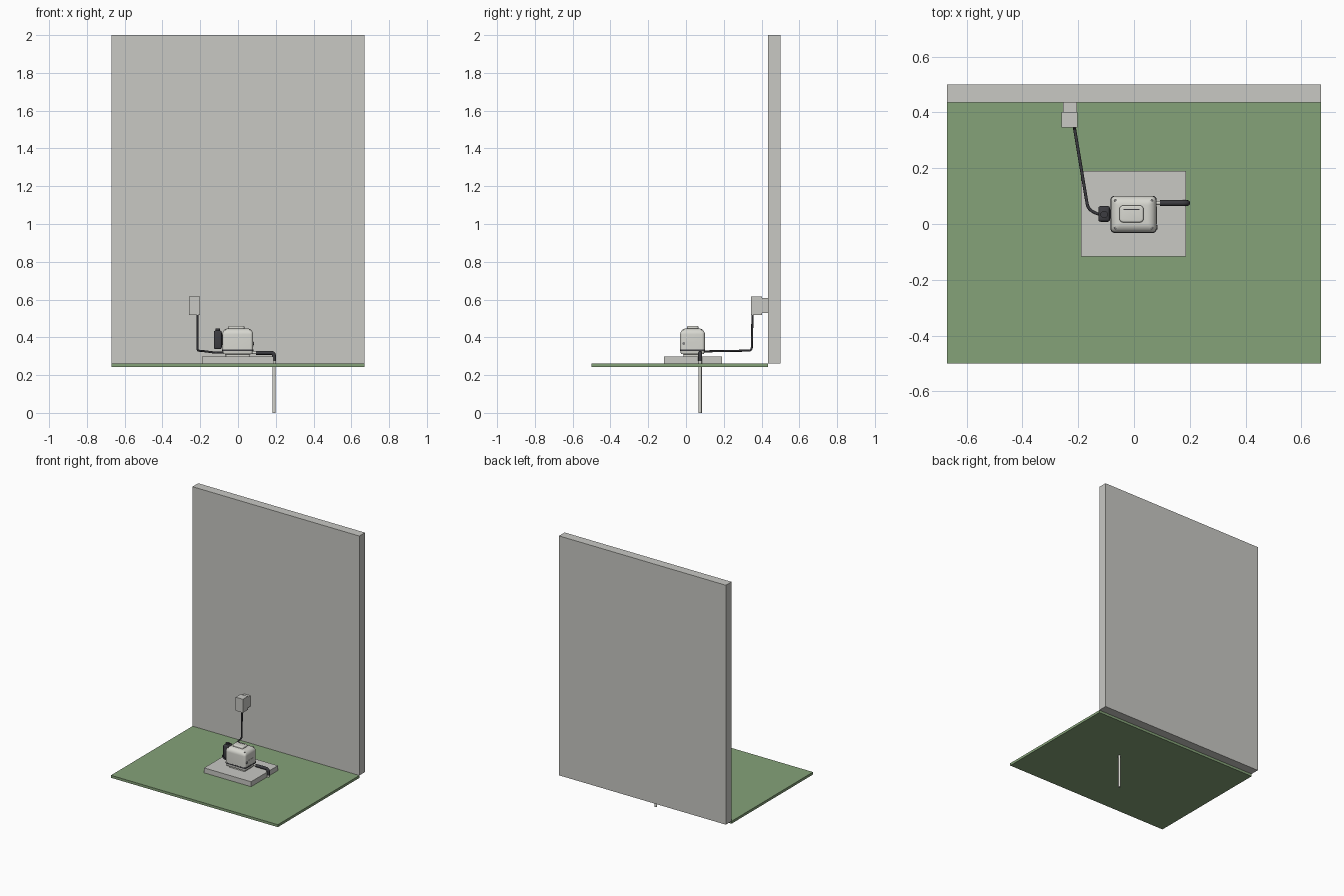
import bpy, bmesh, math
from mathutils import Vector

if "Cube" in bpy.data.objects:
    bpy.data.objects.remove(bpy.data.objects["Cube"])


def material(name, rgb):
    m = bpy.data.materials.new(name)
    m.diffuse_color = (*rgb, 1)
    m.use_nodes = True
    m.node_tree.nodes["Principled BSDF"].inputs["Base Color"].default_value = m.diffuse_color
    return m


CONCRETE = material("concrete grey", (0.58, 0.58, 0.55))
GRASS = material("grass green", (0.235, 0.36, 0.19))
SHELL = material("shell light grey", (0.68, 0.68, 0.63))
DARK = material("dark grey", (0.045, 0.045, 0.052))
STEEL = material("screw grey", (0.22, 0.22, 0.22))


def finish(name, bm, mat, smooth=None):
    bmesh.ops.recalc_face_normals(bm, faces=bm.faces)
    me = bpy.data.meshes.new(name)
    bm.to_mesh(me)
    bm.free()
    me.materials.append(mat)
    ob = bpy.data.objects.new(name, me)
    bpy.context.collection.objects.link(ob)
    if smooth:
        shade(ob, smooth)
    return ob


def shade(ob, angle):
    bpy.ops.object.select_all(action='DESELECT')
    ob.select_set(True)
    bpy.context.view_layer.objects.active = ob
    bpy.ops.object.shade_smooth_by_angle(angle=math.radians(angle))


def box(name, x, y, z, mat):
    bm = bmesh.new()
    bmesh.ops.create_cube(bm, size=1)
    for v in bm.verts:
        v.co = [r[0] + (c + 0.5) * (r[1] - r[0]) for c, r in zip(v.co, (x, y, z))]
    return finish(name, bm, mat)


def rounded_loft(name, x, y, layers, corner, mat, seg=6):
    """Stack rounded rectangles; each layer is (height, inset)."""
    bm = bmesh.new()
    rings = []
    for z, inset in layers:
        r = max(corner - inset * 0.3, 0.003)
        ring = []
        for k, (sx, sy) in enumerate([(1, 1), (0, 1), (0, 0), (1, 0)]):
            cx = x[1] - inset - r if sx else x[0] + inset + r
            cy = y[1] - inset - r if sy else y[0] + inset + r
            for i in range(seg + 1):
                a = math.pi / 2 * (k + i / seg)
                ring.append(bm.verts.new((cx + r * math.cos(a), cy + r * math.sin(a), z)))
        rings.append(ring)
    n = len(rings[0])
    for a, b in zip(rings, rings[1:]):
        for i in range(n):
            bm.faces.new((a[i], a[(i + 1) % n], b[(i + 1) % n], b[i]))
    bm.faces.new(rings[0])
    bm.faces.new(rings[-1])
    return finish(name, bm, mat, 40)


def dome(z0, z1, r, steps=8):
    """Layers for a straight side that rounds over at the top."""
    arc = [math.pi / 2 * i / steps for i in range(steps + 1)]
    return [(z0, 0)] + [(z1 - r + r * math.sin(a), r - r * math.cos(a)) for a in arc]


def cylinder(name, loc, r, depth, mat, axis='Z', seg=20):
    bm = bmesh.new()
    bmesh.ops.create_cone(bm, cap_ends=True, segments=seg, radius1=r, radius2=r, depth=depth)
    for v in bm.verts:
        p = v.co.copy()
        v.co = Vector(loc) + (Vector((p.z, p.y, -p.x)) if axis == 'X' else p)
    return finish(name, bm, mat, 40)


def tube(name, path, r, bend, mat):
    """Round tube along a path whose corners are filleted."""
    p = [Vector(q) for q in path]
    pts = [p[0]]
    for a, b, c in zip(p, p[1:], p[2:]):
        s, e = b + (a - b).normalized() * bend, b + (c - b).normalized() * bend
        pts += [s * (1 - t) ** 2 + b * 2 * t * (1 - t) + e * t * t for t in [i / 6 for i in range(7)]]
    pts.append(p[-1])
    cu = bpy.data.curves.new(name, 'CURVE')
    cu.dimensions = '3D'
    cu.bevel_depth, cu.bevel_resolution, cu.use_fill_caps = r, 4, True
    sp = cu.splines.new('POLY')
    sp.points.add(len(pts) - 1)
    for sp_pt, q in zip(sp.points, pts):
        sp_pt.co = (*q, 1)
    cu.materials.append(mat)
    ob = bpy.data.objects.new(name, cu)
    bpy.context.collection.objects.link(ob)
    bpy.ops.object.select_all(action='DESELECT')
    ob.select_set(True)
    bpy.context.view_layer.objects.active = ob
    bpy.ops.object.convert(target='MESH')
    shade(bpy.context.view_layer.objects.active, 50)


# Surroundings
box("wall", (-0.67, 0.67), (0.435, 0.5), (0.262, 2.0), CONCRETE)
box("lawn", (-0.67, 0.67), (-0.5, 0.435), (0.244, 0.262), GRASS)
box("slab", (-0.19, 0.187), (-0.117, 0.19), (0.262, 0.298), CONCRETE)

# Wall socket and plug-in transformer
box("wall_socket", (-0.255, -0.205), (0.402, 0.435), (0.53, 0.607), CONCRETE)
box("transformer", (-0.26, -0.202), (0.345, 0.402), (0.518, 0.616), CONCRETE)

# Pump housing
X, Y = (-0.083, 0.08), (-0.031, 0.1)
rounded_loft("foot", X, Y, [(0.298, 0.018), (0.31, 0.018), (0.312, 0.004), (0.328, 0.002)], 0.014, SHELL)
rounded_loft("seam_gasket", X, Y, [(0.328, -0.001), (0.336, -0.001)], 0.014, DARK)
rounded_loft("housing", X, Y, dome(0.336, 0.447, 0.032), 0.016, SHELL)
LX, LY = (-0.052, 0.034), (0.006, 0.066)
rounded_loft("top_cap", LX, LY, dome(0.444, 0.46, 0.006, 4), 0.012, SHELL)
box("cap_slot", (-0.037, 0.02), (0.05, 0.053), (0.459, 0.461), DARK)
box("side_label", (0.078, 0.082), (0.0, 0.062), (0.352, 0.378), SHELL)
cylinder("side_port", (0.08, -0.012, 0.368), 0.008, 0.008, STEEL, 'X')
for i, sx in enumerate((-0.066, 0.063)):
    for j, sy in enumerate((-0.014, 0.083)):
        cylinder(f"screw_{i}{j}", (sx, sy, 0.438), 0.005, 0.008, STEEL, seg=12)

# Dark side unit with its round cap
rounded_loft("side_unit", (-0.128, -0.086), (0.008, 0.064),
             [(0.338, 0.006), (0.342, 0.001), (0.346, 0), (0.426, 0), (0.432, 0.002), (0.436, 0.007)],
             0.008, DARK)
cylinder("side_unit_cap", (-0.107, 0.034, 0.44), 0.013, 0.012, DARK)
box("side_unit_bracket", (-0.09, -0.08), (0.02, 0.052), (0.36, 0.415), DARK)

# Power cord from transformer to the pump
tube("power_cord", [(-0.214, 0.352, 0.52), (-0.214, 0.348, 0.33), (-0.165, 0.055, 0.325),
                    (-0.13, 0.034, 0.32), (-0.06, 0.034, 0.318)], 0.0055, 0.018, DARK)

# Outlet, hose with elbow and ground pipe
cylinder("outlet", (0.082, 0.075, 0.318), 0.007, 0.04, SHELL, 'X')
tube("outlet_hose", [(0.094, 0.075, 0.318), (0.191, 0.075, 0.318), (0.191, 0.075, 0.276)], 0.0105, 0.018, DARK)
cylinder("ground_pipe", (0.191, 0.075, 0.141), 0.0085, 0.282, SHELL)
